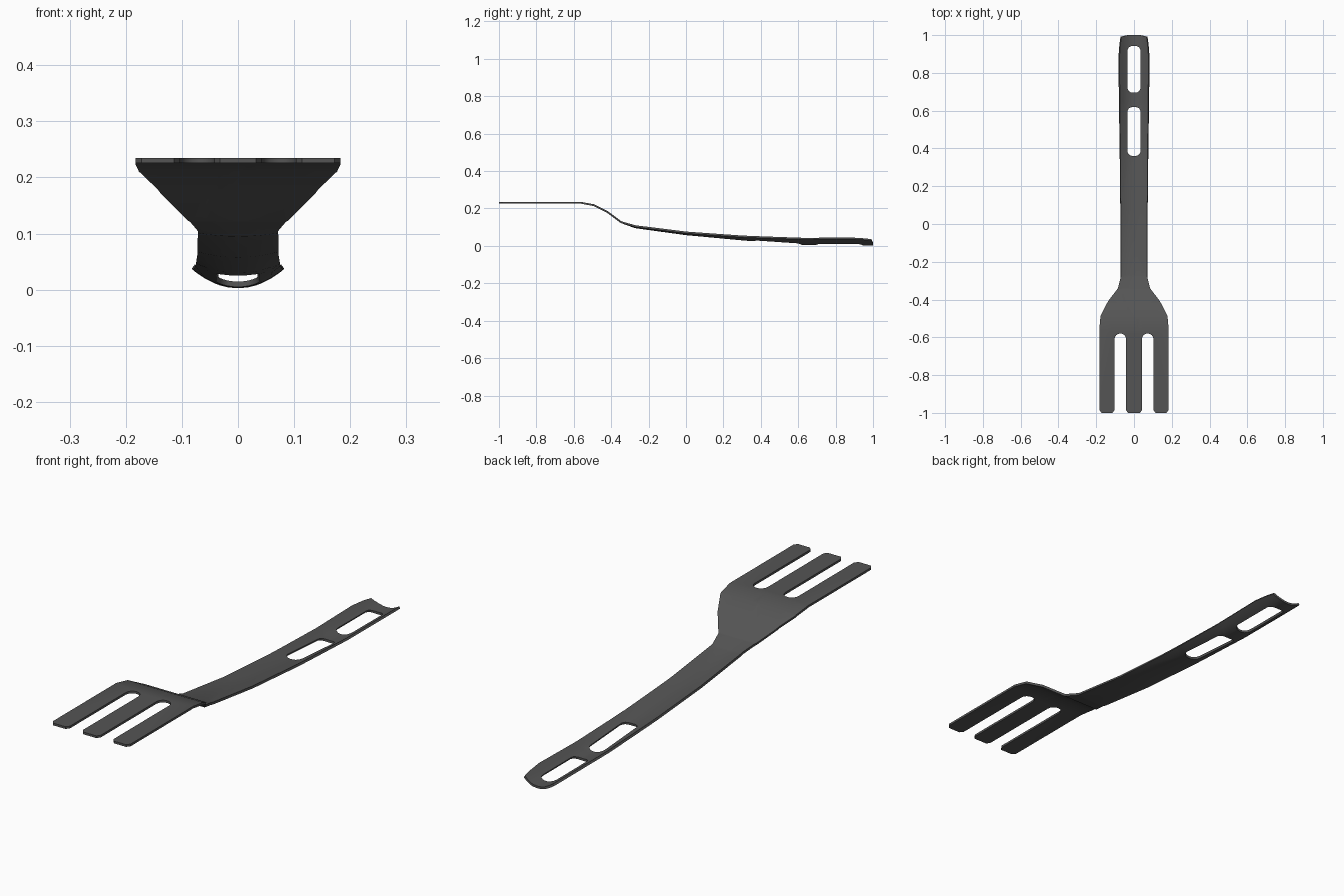
import bpy, bmesh, math

if "Cube" in bpy.data.objects:
    bpy.data.objects.remove(bpy.data.objects["Cube"])

THICK = 0.0095

# Side profile: y, height of the top surface on the centre line, crosswise dish depth
PROFILE = [(-1.0, .235, 0), (-.56, .235, 0), (-.49, .222, 0), (-.42, .187, 0),
           (-.345, .131, 0), (-.27, .104, .007), (0, .067, .011), (.3, .039, .018),
           (.63, .0135, .030), (1.0, .012, .031)]


def height(x, y):
    for (y0, z0, d0), (y1, z1, d1) in zip(PROFILE, PROFILE[1:]):
        if y <= y1 + 1e-6:
            t = (y - y0) / (y1 - y0)
            return z0 + t * (z1 - z0) + (d0 + t * (d1 - d0)) * (x / 0.075) ** 2
    return PROFILE[-1][1] + PROFILE[-1][2] * (x / 0.075) ** 2


def rounded_slot(y0, y1, w, r, n=4):
    pts = []
    corners = [(w - r, y1 - r, 0), (-w + r, y1 - r, 90), (-w + r, y0 + r, 180), (w - r, y0 + r, 270)]
    for cx, cy, a0 in corners:
        for i in range(n + 1):
            a = math.radians(a0 + 90 * i / n)
            pts.append((cx + r * math.cos(a), cy + r * math.sin(a)))
    return pts


# Right half of the outline, from the handle end round to the middle tine
half = [(.03, 1.0), (.066, .992), (.072, .95), (.077, .88), (.075, .7), (.072, .4), (.070, .1),
        (.070, -.28), (.085, -.34), (.138, -.41), (.177, -.485), (.183, -.55),
        (.183, -.985), (.172, -1.0), (.114, -1.0), (.103, -.985)]
slot_r = 0.0305
for i in range(9):
    a = math.pi * i / 8
    half.append((.0725 + slot_r * math.cos(a), -.61 + slot_r * math.sin(a)))
half += [(.042, -.985), (.032, -1.0)]
outline = half + [(-x, y) for x, y in reversed(half)]

# Flat sheet with the two handle holes
bm = bmesh.new()
for loop in (outline, rounded_slot(.36, .62, .035, .028), rounded_slot(.695, .943, .035, .028)):
    vs = [bm.verts.new((x, y, 0)) for x, y in loop]
    for a, b in zip(vs, vs[1:] + vs[:1]):
        bm.edges.new((a, b))
bmesh.ops.triangle_fill(bm, use_beauty=True, use_dissolve=False, edges=bm.edges[:])


def cut(co, no):
    bmesh.ops.bisect_plane(bm, geom=bm.verts[:] + bm.edges[:] + bm.faces[:],
                           dist=1e-5, plane_co=co, plane_no=no)


# Cut lines where the sheet bends, then bend it
for y, _, _ in PROFILE[1:-1]:
    cut((0, y, 0), (0, 1, 0))
for x in (-.055, -.035, -.017, 0, .017, .035, .055):
    cut((x, 0, 0), (1, 0, 0))
bmesh.ops.recalc_face_normals(bm, faces=bm.faces[:])
if sum(f.normal.z for f in bm.faces) < 0:
    bmesh.ops.reverse_faces(bm, faces=bm.faces[:])
for v in bm.verts:
    v.co.z = height(v.co.x, v.co.y)

mesh = bpy.data.meshes.new("slotted_spatula")
bm.to_mesh(mesh)
bm.free()
obj = bpy.data.objects.new("slotted_spatula", mesh)
bpy.context.collection.objects.link(obj)

# Sheet thickness, downwards
mod = obj.modifiers.new("thickness", 'SOLIDIFY')
mod.thickness = THICK
mod.offset = -1

mat = bpy.data.materials.new("dark grey")
mat.diffuse_color = (0.09, 0.09, 0.09, 1)
mat.use_nodes = True
mat.node_tree.nodes["Principled BSDF"].inputs["Base Color"].default_value = mat.diffuse_color
mesh.materials.append(mat)

bpy.context.view_layer.objects.active = obj
obj.select_set(True)
bpy.ops.object.modifier_apply(modifier=mod.name)
bpy.ops.object.shade_smooth_by_angle(angle=math.radians(30))
